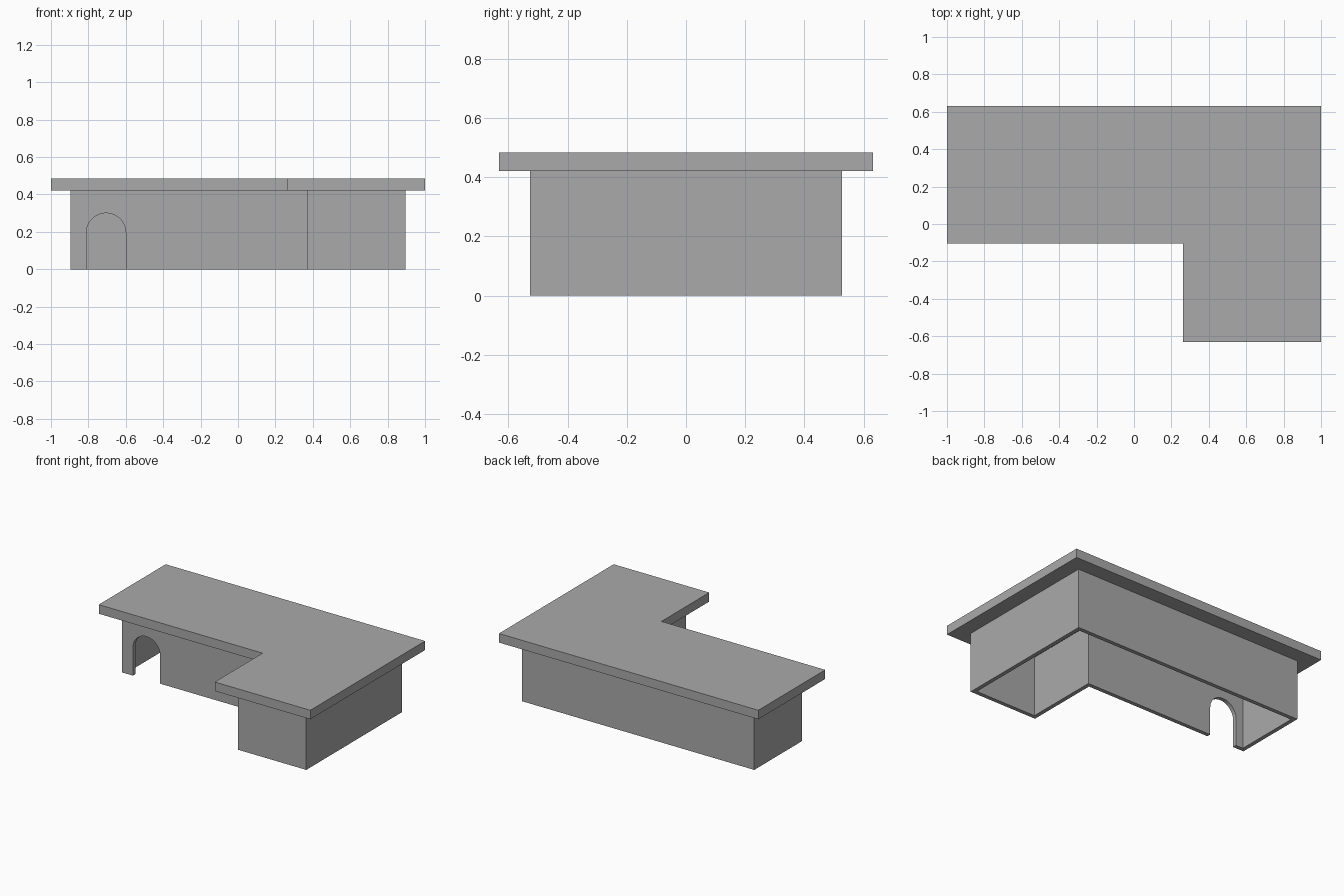
import bpy, bmesh, math
from mathutils import Vector

if "Cube" in bpy.data.objects:
    bpy.data.objects.remove(bpy.data.objects["Cube"])

U = 2 / 19            # one building module
WALL_H = 4 * U
ROOF_T = 0.6 * U
THICK = 0.028

grey = bpy.data.materials.new("plain grey")
grey.use_nodes = True
grey.diffuse_color = (0.4, 0.4, 0.4, 1)
grey.node_tree.nodes["Principled BSDF"].inputs["Base Color"].default_value = (0.4, 0.4, 0.4, 1)


def prism(name, points, sweep):
    """Extrude a closed loop of 3D points along a vector."""
    bm = bmesh.new()
    face = bm.faces.new([bm.verts.new(p) for p in points])
    out = bmesh.ops.extrude_face_region(bm, geom=[face])
    moved = [g for g in out["geom"] if isinstance(g, bmesh.types.BMVert)]
    bmesh.ops.translate(bm, verts=moved, vec=Vector(sweep))
    bmesh.ops.recalc_face_normals(bm, faces=bm.faces)
    mesh = bpy.data.meshes.new(name)
    bm.to_mesh(mesh)
    bm.free()
    mesh.materials.append(grey)
    obj = bpy.data.objects.new(name, mesh)
    bpy.context.collection.objects.link(obj)
    return obj


def l_block(name, offset, z, height):
    """L-shaped plan grown outward by an offset."""
    x, y, notch = 8.5 * U + offset, 5 * U + offset, 3.5 * U - offset
    plan = [(-x, y), (-x, -offset), (notch, -offset), (notch, -y), (x, -y), (x, y)]
    return prism(name, [(a, b, z) for a, b in plan], (0, 0, height))


def cut(target, cutter):
    """Subtract the cutter, then discard it."""
    cutter.hide_render = True
    mod = target.modifiers.new("cut", "BOOLEAN")
    mod.operation = "DIFFERENCE"
    mod.solver = "EXACT"
    mod.object = cutter
    bpy.context.view_layer.objects.active = target
    bpy.ops.object.modifier_apply(modifier=mod.name)
    bpy.data.objects.remove(cutter)


# Flat overhanging roof slab
l_block("roof_slab", U, WALL_H, ROOF_T)

# Hollow L-shaped walls, open underneath
walls = l_block("walls", 0, 0, WALL_H)
cut(walls, l_block("room_cutter", -THICK, -0.1, WALL_H + 0.2))

# Round-topped doorway in the front wall of the long wing
cx, spring, radius, steps = -6.7 * U, 1.85 * U, U, 32
arch = [(cx + radius, -0.06, -0.1)]
for i in range(steps + 1):
    a = math.pi * i / steps
    arch.append((cx + radius * math.cos(a), -0.06, spring + radius * math.sin(a)))
arch.append((cx - radius, -0.06, -0.1))
cut(walls, prism("door_cutter", arch, (0, 0.15, 0)))

# Smooth arch soffit with crisp edges
bpy.ops.object.select_all(action="DESELECT")
walls.select_set(True)
bpy.context.view_layer.objects.active = walls
bpy.ops.object.shade_smooth_by_angle(angle=math.radians(30))
